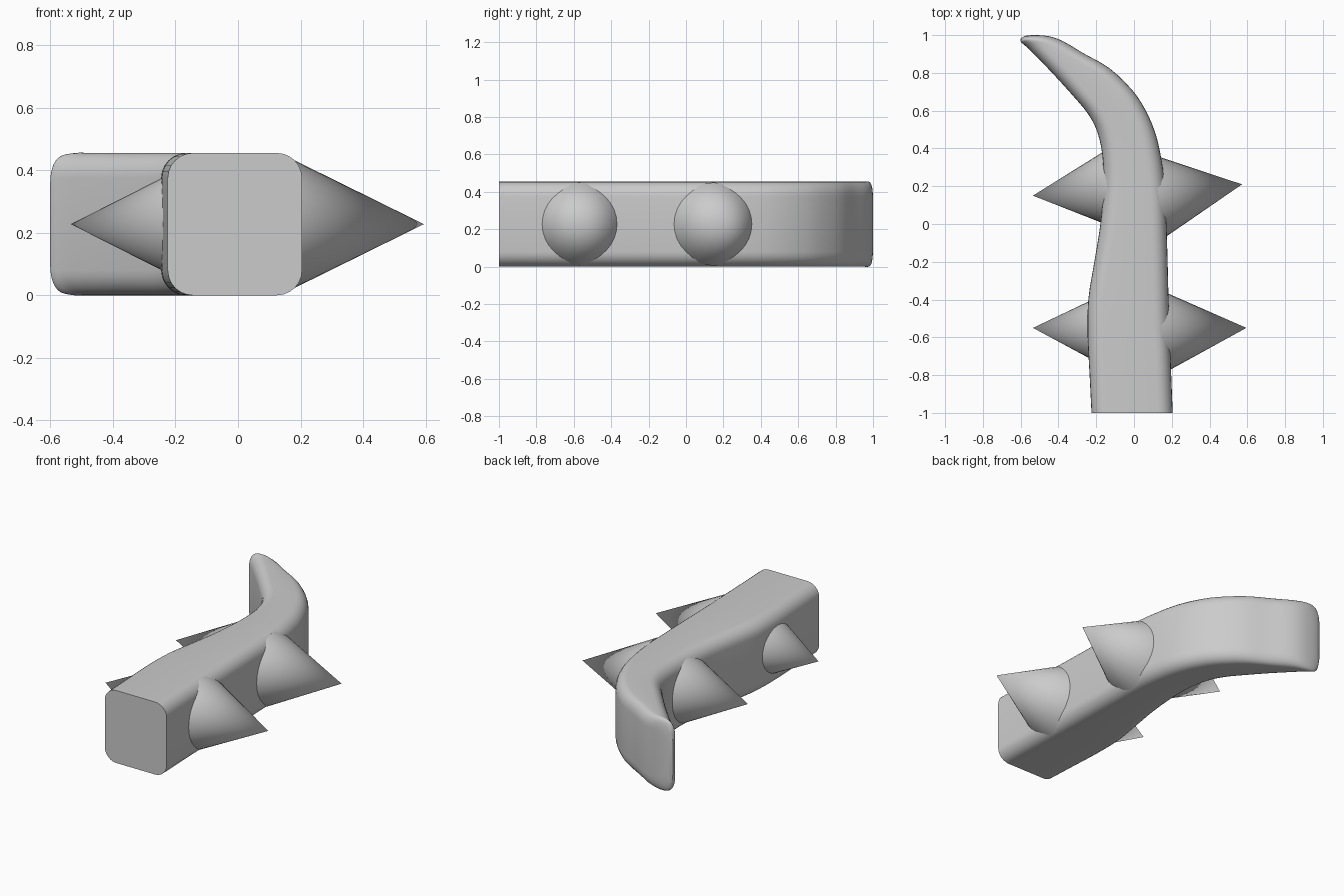
import bpy, bmesh, math
from mathutils import Vector

cube = bpy.data.objects.get("Cube")
if cube:
    bpy.data.objects.remove(cube)

HEIGHT = 0.455
MID = HEIGHT / 2
ROUND = 0.08

mat = bpy.data.materials.new("plain grey")
mat.use_nodes = True
GREY = (0.6, 0.6, 0.6, 1)
mat.diffuse_color = GREY
mat.node_tree.nodes["Principled BSDF"].inputs["Base Color"].default_value = GREY


def finish(bm, name, angle):
    bmesh.ops.recalc_face_normals(bm, faces=bm.faces)
    mesh = bpy.data.meshes.new(name)
    bm.to_mesh(mesh)
    bm.free()
    mesh.materials.append(mat)
    obj = bpy.data.objects.new(name, mesh)
    bpy.context.collection.objects.link(obj)
    bpy.ops.object.select_all(action='DESELECT')
    obj.select_set(True)
    bpy.context.view_layer.objects.active = obj
    bpy.ops.object.shade_smooth_by_angle(angle=math.radians(angle))
    return obj


# Plan of the curved body: inner wall x, y, outer wall x, y, height inset
PLAN = [
    (-.225, -1, .205, -1, 0), (-.235, -.8, .197, -.8, 0),
    (-.245, -.6, .19, -.6, 0), (-.242, -.4, .183, -.4, 0),
    (-.21, -.2, .178, -.2, 0), (-.178, 0, .172, 0, 0),
    (-.162, .2, .165, .2, 0), (-.167, .36, .14, .37, 0),
    (-.195, .49, .11, .49, 0), (-.245, .585, .06, .605, 0),
    (-.32, .675, -.01, .71, 0), (-.41, .775, -.13, .825, 0),
    (-.50, .87, -.27, .905, 0), (-.56, .93, -.37, .965, 0),
    (-.592, .957, -.45, .994, 0), (-.601, .97, -.53, 1, .015),
    (-.599, .985, -.575, .996, .07),
]


def smooth_plan(rows, steps=3):
    """Catmull-Rom interpolation between the rows."""
    rows = [Vector(r) for r in rows]
    out = []
    for i in range(len(rows) - 1):
        a, b, c, d = (rows[max(i - 1, 0)], rows[i], rows[i + 1],
                      rows[min(i + 2, len(rows) - 1)])
        for s in range(steps):
            t = s / steps
            out.append(b + (c - a) * (t / 2)
                       + (a * 2 - b * 5 + c * 4 - d) * (t * t / 2)
                       + (b * 3 - a - c * 3 + d) * (t ** 3 / 2))
    return out + [rows[-1]]


def section(bm, row, corner=6):
    """Rounded rectangle standing between the two walls."""
    left, right = Vector(row[0:2]), Vector(row[2:4])
    across = right - left
    half = across.length / 2
    centre, across = (left + right) / 2, across.normalized()
    tall = MID - row[4]
    rx = min(ROUND, half * .95)
    ring = []
    for quarter in range(4):
        sx = 1 if quarter in (0, 3) else -1
        sz = 1 if quarter < 2 else -1
        for k in range(corner + 1):
            a = math.pi / 2 * (quarter + k / corner)
            p = centre + across * (sx * (half - rx) + rx * math.cos(a))
            z = MID + sz * (tall - ROUND) + ROUND * math.sin(a)
            ring.append(bm.verts.new((p.x, p.y, z)))
    return ring


def loft(bm, a, b):
    n = len(a)
    for i in range(n):
        bm.faces.new((a[i], a[(i + 1) % n], b[(i + 1) % n], b[i]))


def loop_edges(bm, ring):
    return [bm.edges.get((v, ring[(i + 1) % len(ring)])) for i, v in enumerate(ring)]


# Curved body, with a shallow rectangular socket in the front
bm = bmesh.new()
rings = [section(bm, r) for r in smooth_plan(PLAN)]
for a, b in zip(rings, rings[1:]):
    loft(bm, a, b)
bm.faces.new(rings[-1])


def socket_ring(x0, y0, x1, y1):
    corners = ((x1, y1, .08), (x1, y1, .375), (x0, y0, .375), (x0, y0, .08))
    return [bm.verts.new(c) for c in corners]


mouth = socket_ring(-.11, -1, .092, -1)
floor = socket_ring(-.09, -.83, .092, -.88)
loft(bm, mouth, floor)
bm.faces.new(floor)
bmesh.ops.bridge_loops(bm, edges=loop_edges(bm, rings[0]) + loop_edges(bm, mouth))
finish(bm, "curved_body", 35)


# Spikes set into both sides of the body
def spike(name, base, tip, radius):
    base, tip = Vector((*base, MID)), Vector((*tip, MID))
    axis = tip - base
    bm = bmesh.new()
    bmesh.ops.create_cone(bm, cap_ends=True, segments=32, radius1=radius,
                          radius2=0, depth=axis.length)
    bmesh.ops.remove_doubles(bm, verts=bm.verts, dist=.0001)
    turn = axis.to_track_quat('Z', 'Y').to_matrix().to_4x4()
    bmesh.ops.transform(bm, matrix=turn, verts=bm.verts)
    bmesh.ops.translate(bm, vec=(base + tip) / 2, verts=bm.verts)
    finish(bm, name, 40)


spike("left_front_spike", (.145, -.57), (.595, -.55), .222)
spike("left_back_spike", (.13, .147), (.572, .21), .222)
spike("right_front_spike", (-.14, -.56), (-.535, -.55), .2)
spike("right_back_spike", (-.1, .19), (-.535, .15), .22)
